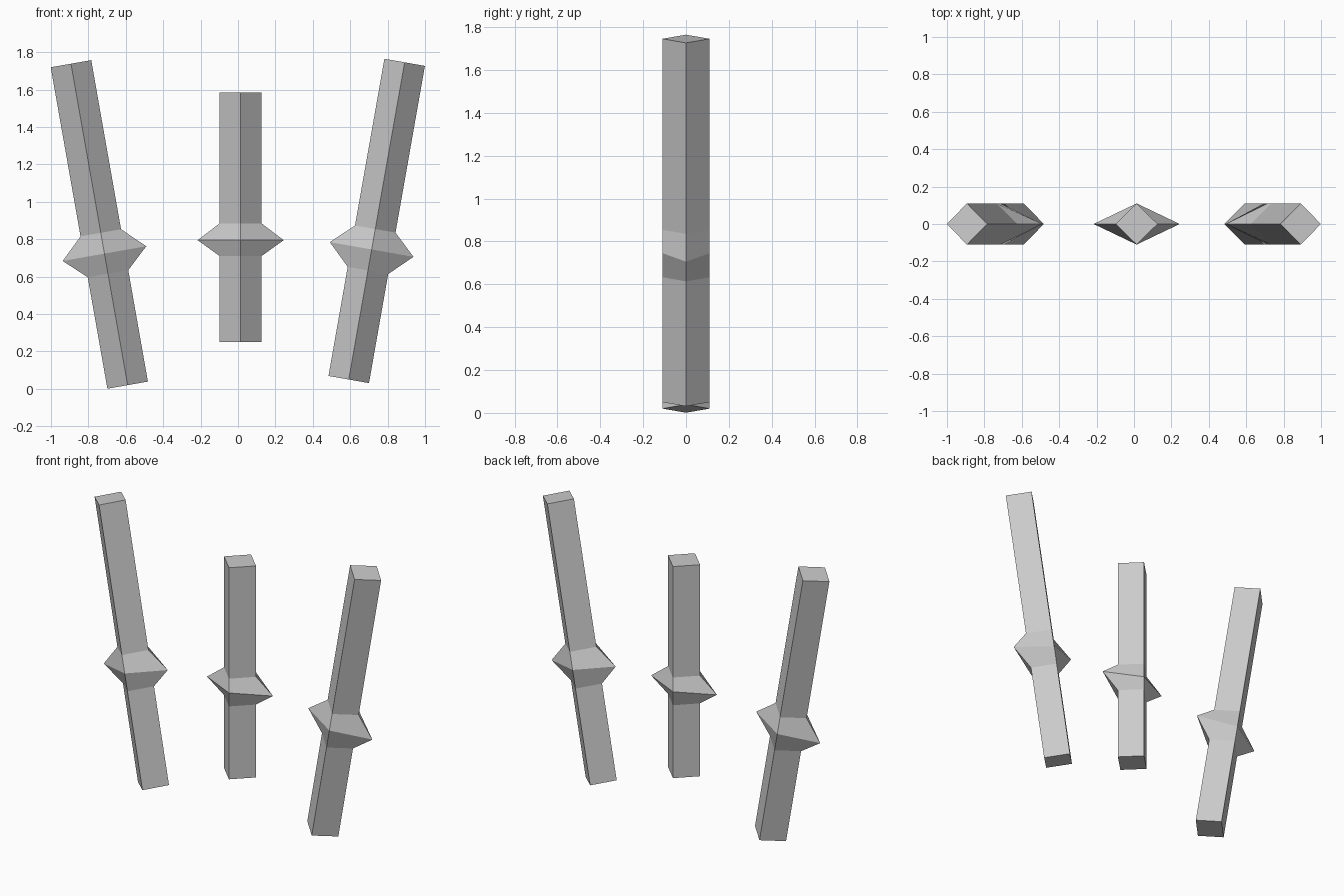
import bpy, bmesh
from math import radians
from mathutils import Matrix

if "Cube" in bpy.data.objects:
    bpy.data.objects.remove(bpy.data.objects["Cube"])


def post(name, base, tilt, rings):
    """Diamond-section post; rings = (height along post, half width in x)."""
    bm = bmesh.new()
    loops = []
    for h, w in rings:
        loops.append([bm.verts.new(p) for p in
                      ((w, 0, h), (0, 0.11, h), (-w, 0, h), (0, -0.11, h))])
    for a, b in zip(loops, loops[1:]):
        for i in range(4):
            j = (i + 1) % 4
            bm.faces.new((a[i], a[j], b[j], b[i]))
    bm.faces.new(loops[0][::-1])
    bm.faces.new(loops[-1])
    # lean sideways about the base centre
    bm.transform(Matrix.Translation((base[0], 0, base[1]))
                 @ Matrix.Rotation(radians(tilt), 4, 'Y'))
    bmesh.ops.recalc_face_normals(bm, faces=bm.faces)
    mesh = bpy.data.meshes.new(name)
    bm.to_mesh(mesh)
    bm.free()
    obj = bpy.data.objects.new(name, mesh)
    bpy.context.collection.objects.link(obj)


def profile(low, mid, high, top, w=0.11, flare=0.227):
    return [(0, w), (low, w), (mid, flare), (high, w), (top, w)]


# Two leaning outer posts and a shorter upright one between them
post("left_post", (-0.59, 0.02), -10, profile(0.605, 0.714, 0.827, 1.745))
post("middle_post", (0.014, 0.25), 0, profile(0.46, 0.545, 0.635, 1.335, 0.112, 0.23))
post("right_post", (0.592, 0.05), 10, profile(0.592, 0.706, 0.817, 1.722))
